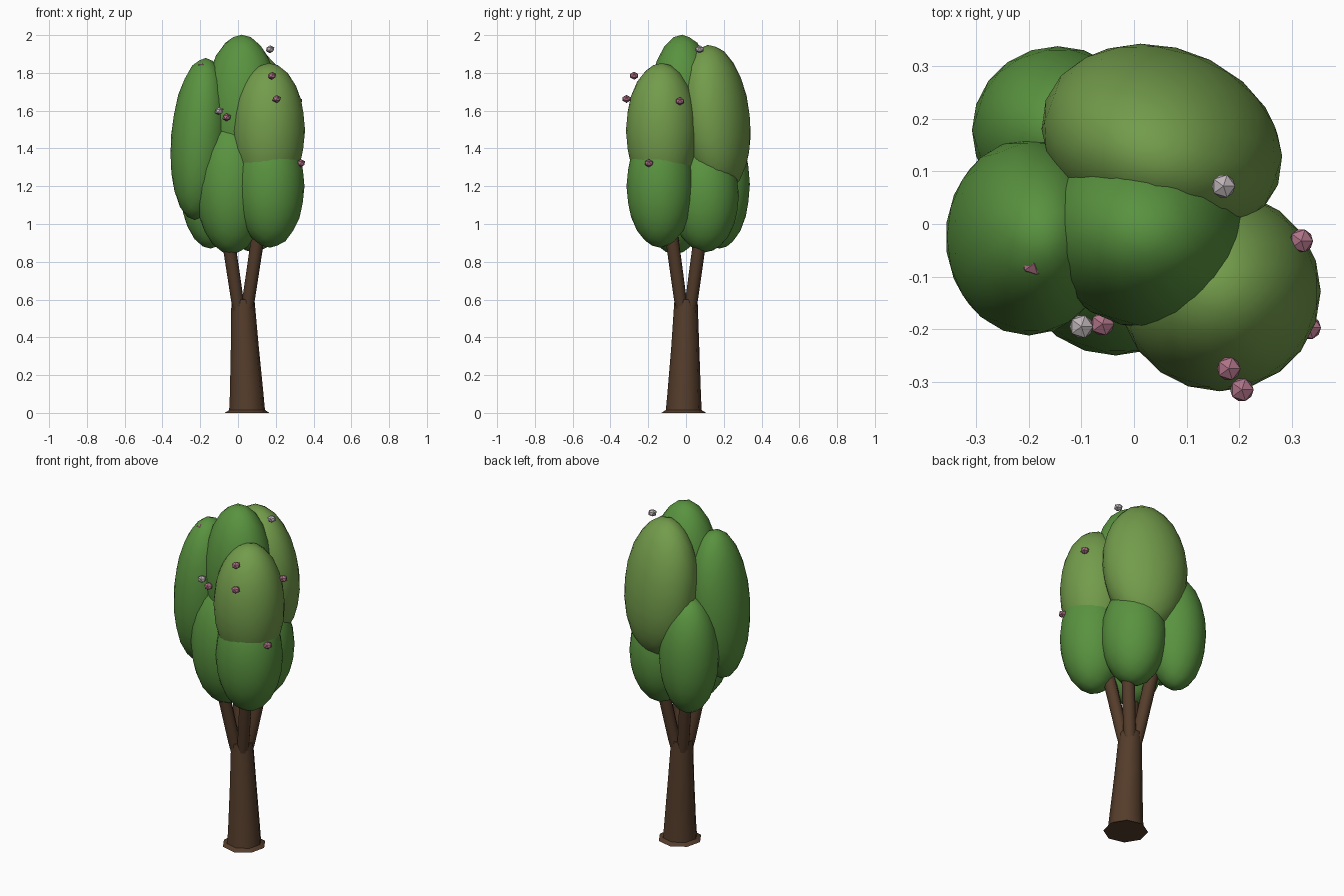
import bpy, bmesh, math
from mathutils import Vector, Matrix

if "Cube" in bpy.data.objects:
    bpy.data.objects.remove(bpy.data.objects["Cube"])


def material(name, rgb):
    m = bpy.data.materials.new(name)
    m.diffuse_color = (*rgb, 1)
    m.use_nodes = True
    m.node_tree.nodes["Principled BSDF"].inputs["Base Color"].default_value = m.diffuse_color
    return m


bark = material("bark", (0.09, 0.046, 0.024))
green = material("leaf_green", (0.10, 0.29, 0.05))
light = material("leaf_light_green", (0.17, 0.33, 0.07))
pink = material("blossom_pink", (0.42, 0.17, 0.24))
pale = material("blossom_pale", (0.50, 0.45, 0.47))


def finish(name, bm, mat, smooth_angle=None):
    bmesh.ops.recalc_face_normals(bm, faces=bm.faces)
    me = bpy.data.meshes.new(name)
    bm.to_mesh(me)
    bm.free()
    me.materials.append(mat)
    ob = bpy.data.objects.new(name, me)
    bpy.context.collection.objects.link(ob)
    if smooth_angle:
        bpy.ops.object.select_all(action='DESELECT')
        ob.select_set(True)
        bpy.context.view_layer.objects.active = ob
        bpy.ops.object.shade_smooth_by_angle(angle=math.radians(smooth_angle))
    return ob


def tube(name, rings, sides, mat):
    """Closed tube through (centre, radius) rings lying level."""
    bm = bmesh.new()
    loops = []
    for (x, y, z), r in rings:
        loops.append([bm.verts.new((x + r * math.cos(a), y + r * math.sin(a), z))
                      for a in (2 * math.pi * (i + 0.2) / sides for i in range(sides))])
    for lo, hi in zip(loops, loops[1:]):
        for i in range(sides):
            j = (i + 1) % sides
            bm.faces.new((lo[i], lo[j], hi[j], hi[i]))
    bm.faces.new(loops[0][::-1])
    bm.faces.new(loops[-1])
    return finish(name, bm, mat, 50)


def ball(name, centre, radii, mat, turn=(0, 0, 0), detail=3, smooth=60):
    bm = bmesh.new()
    bmesh.ops.create_icosphere(bm, subdivisions=detail, radius=1)
    rot = Matrix.Identity(4)
    for angle, axis in zip(turn, "XYZ"):
        rot = Matrix.Rotation(math.radians(angle), 4, axis) @ rot
    bm.transform(Matrix.Translation(centre) @ rot @ Matrix.Diagonal((*radii, 1)))
    return finish(name, bm, mat, smooth)


# Trunk with flared foot
tube("trunk", [((0.048, -0.012, 0), 0.12), ((0.048, -0.012, 0.015), 0.096),
               ((0.046, -0.01, 0.1), 0.09), ((0.036, -0.004, 0.35), 0.075),
               ((0.026, 0, 0.6), 0.062)], 8, bark)

# Four branches fanning out from the top of the trunk
for i, (sx, sy) in enumerate([(-1, -1), (1, -1), (1, 1), (-1, 1)]):
    tube(f"branch_{i + 1}", [((0.026 + 0.02 * sx, 0.02 * sy, 0.52), 0.028),
                             ((0.026 + 0.03 * sx, 0.03 * sy, 0.6), 0.034),
                             ((0.026 + 0.09 * sx, 0.085 * sy, 1.0), 0.036)], 8, bark)

# Foliage clumps
clumps = [
    ("left_clump", (-0.20, -0.025, 1.45), (0.156, 0.187, 0.43), green, (0, 4, 0)),
    ("crown_clump", (0.02, -0.02, 1.6), (0.2, 0.177, 0.402), green, (0, 0, -15)),
    ("back_right_clump", (0.053, 0.155, 1.555), (0.235, 0.177, 0.395), light, (6, 0, -20)),
    ("front_right_clump", (0.163, -0.128, 1.495), (0.192, 0.19, 0.357), light, (0, 0, 0)),
    ("lower_front_right_clump", (0.17, -0.137, 1.2), (0.182, 0.178, 0.325), green, (0, 0, 0)),
    ("lower_front_clump", (-0.035, -0.06, 1.2), (0.19, 0.19, 0.36), green, (0, 0, 0)),
    ("lower_back_left_clump", (-0.145, 0.178, 1.21), (0.163, 0.16, 0.34), green, (0, 0, 0)),
    ("lower_back_clump", (0.085, 0.10, 1.15), (0.175, 0.18, 0.30), green, (0, 0, 0)),
]
for name, c, r, mat, turn in clumps:
    ball(name, c, r, mat, turn)

# Small faceted blossoms
blossoms = [(-0.19, -0.075, 1.835, pink), (-0.06, -0.19, 1.565, pink),
            (0.18, -0.275, 1.785, pink), (0.205, -0.315, 1.662, pink),
            (0.318, -0.032, 1.65, pink), (0.333, -0.197, 1.322, pink),
            (-0.1, -0.195, 1.598, pale), (0.17, 0.072, 1.925, pale)]
for i, (x, y, z, mat) in enumerate(blossoms):
    ball(f"blossom_{i + 1}", (x, y, z), (0.025, 0.025, 0.021), mat, detail=1, smooth=None)
